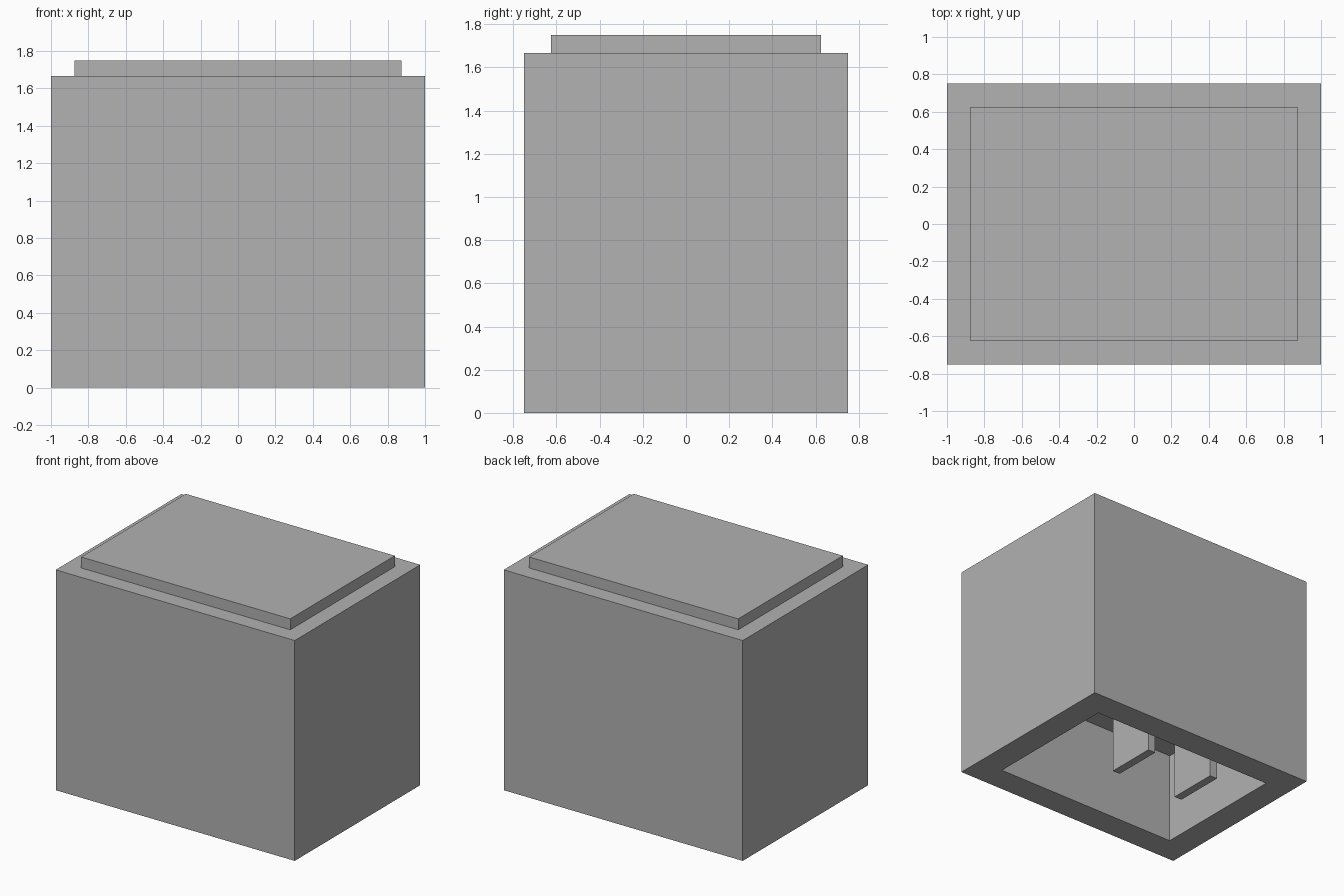
import bpy

if "Cube" in bpy.data.objects:
    bpy.data.objects.remove(bpy.data.objects["Cube"])

grey = bpy.data.materials.new("plain grey")
grey.diffuse_color = (0.445, 0.445, 0.445, 1)
grey.use_nodes = True
grey.node_tree.nodes["Principled BSDF"].inputs["Base Color"].default_value = grey.diffuse_color


def box(name, x, y, z):
    """Box spanning the (low, high) range on each axis."""
    bpy.ops.mesh.primitive_cube_add(size=1, location=[sum(r) / 2 for r in (x, y, z)])
    ob = bpy.context.object
    ob.name = name
    ob.scale = [r[1] - r[0] for r in (x, y, z)]
    bpy.ops.object.transform_apply(location=True, rotation=False, scale=True)
    ob.data.materials.append(grey)
    return ob


RECESS_TOP = 0.708

# Block with a rectangular recess in the underside
body = box("body", (-1, 1), (-0.75, 0.75), (0, 1.667))
cutter = box("recess_cutter", (-0.792, 0.792), (-0.542, 0.542), (-0.2, RECESS_TOP))
cutter.hide_render = True
cutter.hide_set(True)
cut = body.modifiers.new("recess", 'BOOLEAN')
cut.operation = 'DIFFERENCE'
cut.solver = 'EXACT'
cut.object = cutter

# Raised plate on top
box("top_plate", (-0.875, 0.875), (-0.625, 0.625), (1.667, 1.75))

# Thin blades hanging from the recess ceiling
for name, x in (("blade_middle", 0), ("blade_left", -0.583)):
    box(name, (x - 0.032, x + 0.032), (-0.2, 0.2), (0.125, RECESS_TOP))
